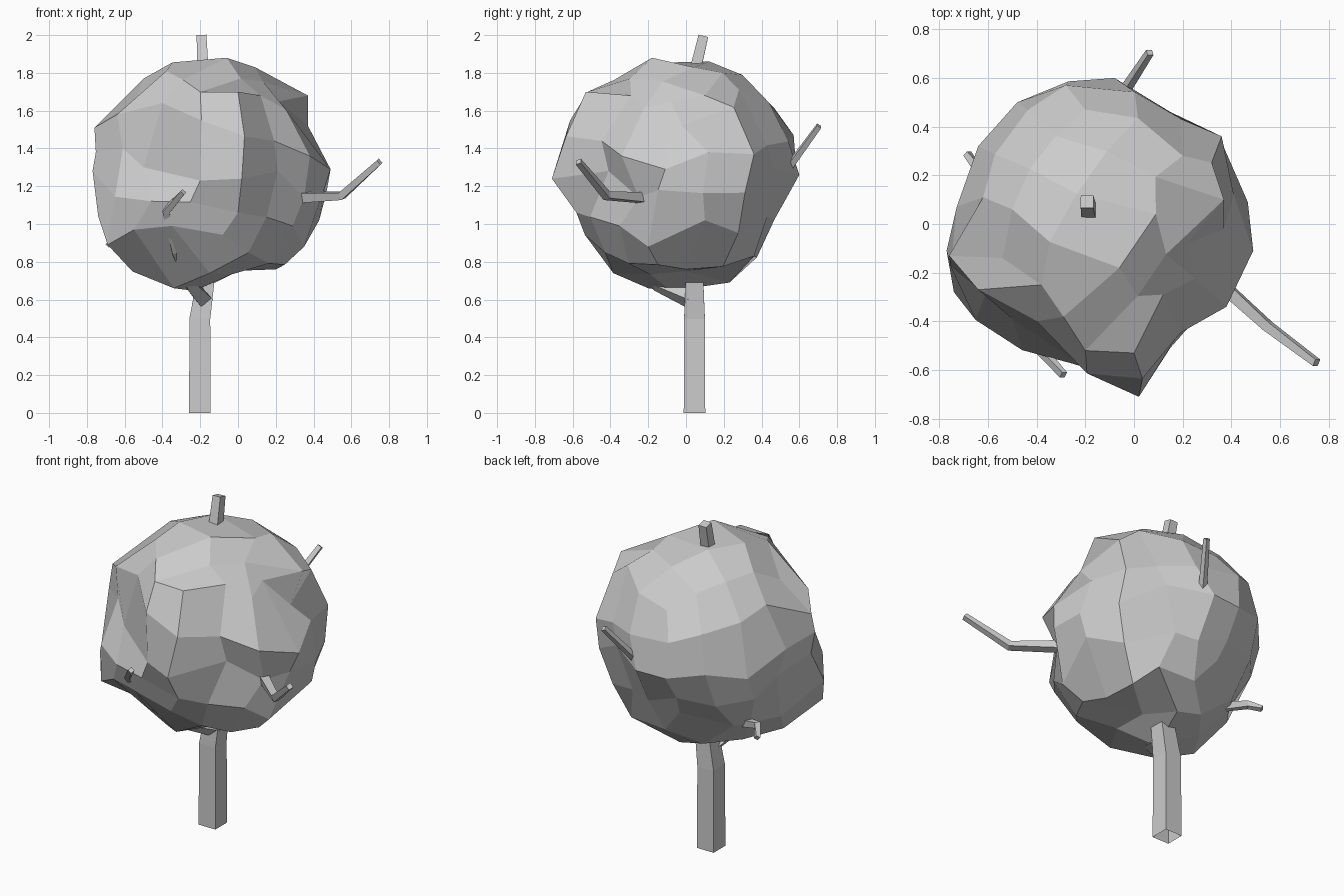
import bpy, bmesh, math
from mathutils import Vector, Euler

if "Cube" in bpy.data.objects:
    bpy.data.objects.remove(bpy.data.objects["Cube"])


def finish(bm, name):
    bmesh.ops.recalc_face_normals(bm, faces=bm.faces)
    me = bpy.data.meshes.new(name)
    bm.to_mesh(me)
    bm.free()
    ob = bpy.data.objects.new(name, me)
    bpy.context.collection.objects.link(ob)
    return ob


def limb(name, pts, radii):
    """Four-sided tapering tube along a path, open at the root."""
    bm = bmesh.new()
    pts = [Vector(p) for p in pts]
    rings = []
    for i, (p, r) in enumerate(zip(pts, radii)):
        d = (pts[min(i + 1, len(pts) - 1)] - pts[max(i - 1, 0)]).normalized()
        u = d.cross(Vector((0, 1, 0))).normalized()
        v = d.cross(u)
        rings.append([bm.verts.new(p + r * (a * u + b * v))
                      for a, b in ((1, 1), (-1, 1), (-1, -1), (1, -1))])
    for lo, hi in zip(rings, rings[1:]):
        for k in range(4):
            bm.faces.new((lo[k], lo[(k + 1) % 4], hi[(k + 1) % 4], hi[k]))
    bm.faces.new(rings[-1])
    return finish(bm, name)


# Foliage: a 4x4 quad ball pulled onto the main bumps and hollows
C = Vector((-0.13, -0.04, 1.27))
bumps = [Vector(p) for p in (
    # front
    (.02, -.71, 1.24), (.0, -.53, 1.70), (-.2, -.52, 1.70), (0, -.58, 1.06),
    (-.2, -.59, 1.23), (-.35, -.51, .99), (-.50, -.39, 1.3), (-.55, -.42, .97),
    # right
    (.37, .1, 1.68), (.36, .36, 1.37), (.49, -.11, 1.29), (.38, -.34, 1.36),
    (.37, -.02, 1.52), (.21, -.41, 1.28), (.35, -.25, 1.14),
    (.43, .1, 1.02), (.35, -.2, .88), (.41, .12, 1.38),
    # top
    (-.06, -.18, 1.88), (.12, -.29, 1.68), (.09, .04, 1.83), (.2, .28, 1.71),
    (.22, -.08, 1.65), (-.38, -.25, 1.81), (-.5, .06, 1.77), (-.54, -.14, 1.66),
    (-.62, .11, 1.62), (-.4, -.4, 1.64),
    # left
    (-.77, -.11, 1.28), (-.76, -.13, 1.51), (-.64, -.27, 1.58), (-.61, -.29, 1.4),
    (-.74, -.28, 1.04), (-.69, -.34, .89), (-.69, .1, 1.2), (-.64, .32, 1.25), (-.5, .25, .9),
    # back
    (-.08, .6, 1.26), (-.2, .47, 1.61), (-.28, .57, 1.47), (-.48, .5, 1.3),
    (.15, .46, 1.3), (.06, .43, 1.04), (-.25, .42, .98), (.12, .36, .83),
    # bottom
    (.2, 0, .76), (-.34, -.2, .66), (-.12, .23, .69), (-.06, .0, .75))]
bm = bmesh.new()
bmesh.ops.create_cube(bm, size=2)
bmesh.ops.subdivide_edges(bm, edges=bm.edges[:], cuts=3, use_grid_fill=True)
rot = Euler((math.radians(-8), math.radians(6), math.radians(-33))).to_matrix()
for v in bm.verts:
    d = rot @ Vector([math.tan(c * math.pi / 4) for c in v.co]).normalized()
    wsum = rsum = 0
    for b in bumps:
        w = 1 / (0.01 + d.angle(b - C)) ** 4.5
        wsum += w
        rsum += w * (b - C).length
    v.co = C + d * rsum / wsum
# closest pairs first: snap ball corners onto the bumps
pairs = sorted(((v.co - b).length, v.index, i) for v in bm.verts for i, b in enumerate(bumps))
bm.verts.ensure_lookup_table()
used_v, used_b = set(), set()
for dist, vi, i in pairs:
    if dist > 0.17:
        break
    if vi not in used_v and i not in used_b:
        used_v.add(vi)
        used_b.add(i)
        bm.verts[vi].co = bumps[i]
finish(bm, "foliage")

# Trunk running through the crown to the top shoot
limb("trunk",
     [(-.202, .045, 0), (-.202, .045, .5), (-.165, .045, .74), (-.17, .02, 1.3),
      (-.185, .045, 1.8), (-.193, .092, 1.995)],
     [.057, .055, .045, .038, .03, .026])

# Branches
limb("right_branch", [(-.17, .03, 1.0), (.35, -.24, 1.14), (.55, -.42, 1.15), (.75, -.57, 1.33)],
     [.03, .026, .02, .015])
limb("back_branch", [(-.17, .03, 1.1), (-.05, .53, 1.28), (.065, .705, 1.52)],
     [.03, .018, .013])
limb("front_branch",
     [(-.18, .03, .60), (-.25, -.15, .68), (-.33, -.37, .86), (-.38, -.52, 1.07), (-.29, -.62, 1.17)],
     [.036, .028, .022, .018, .013])
limb("left_branch", [(-.17, .04, .78), (-.5, .16, .89), (-.64, .22, .93), (-.685, .29, .89)],
     [.03, .022, .018, .013])
